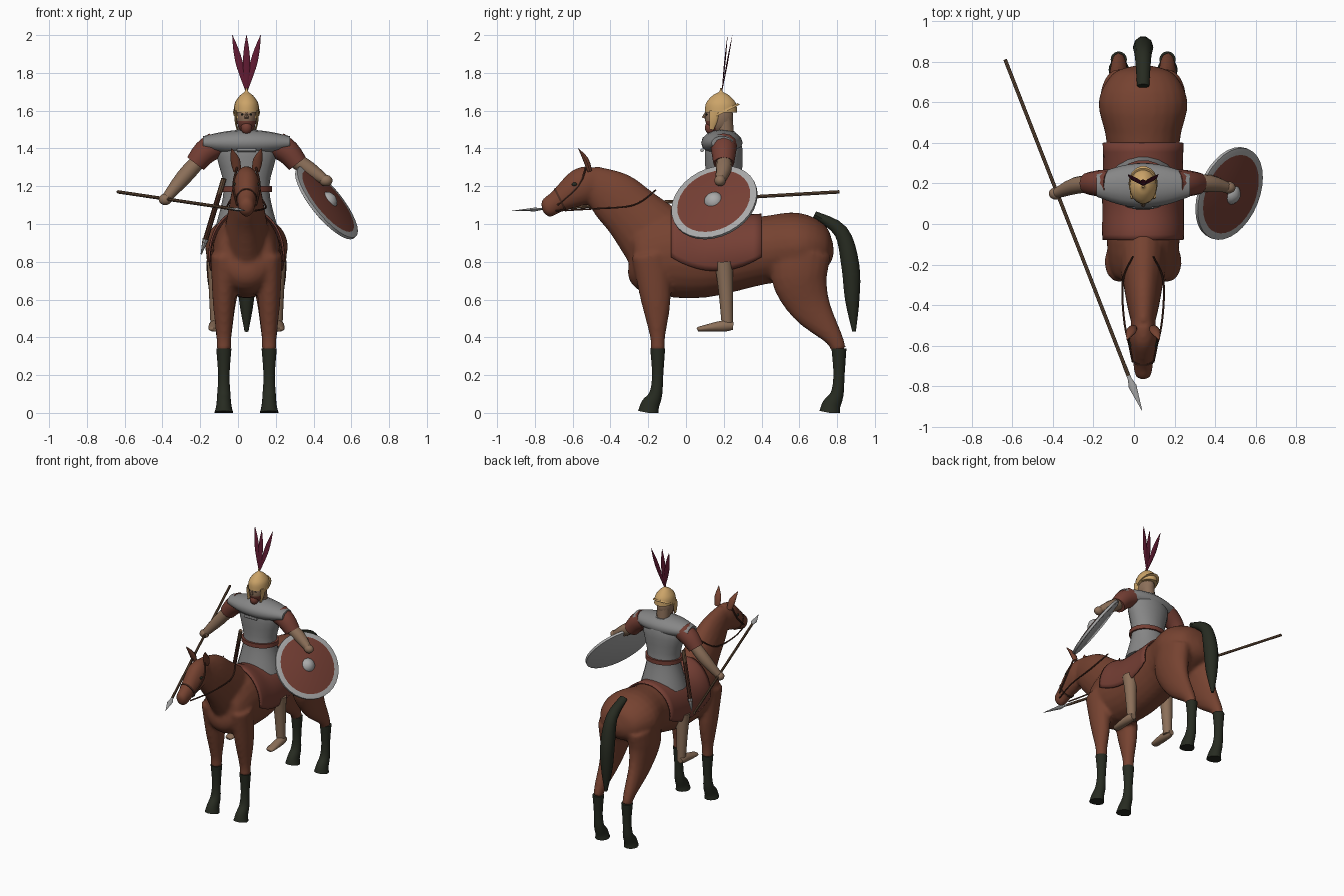
import bpy, bmesh, math
from mathutils import Vector, Matrix

default_cube = bpy.data.objects.get("Cube")
if default_cube:
    bpy.data.objects.remove(default_cube, do_unlink=True)

CENTRE = Vector((.045, 0, 0))  # shared centre line of horse and rider
X, Y = Vector((1, 0, 0)), Vector((0, 1, 0))
SIDES = (("left", 1), ("right", -1))
parts = []


def colour(name, *rgb):
    material = bpy.data.materials.new(name)
    material.use_nodes = True
    material.diffuse_color = (*rgb, 1)
    shader = material.node_tree.nodes["Principled BSDF"]
    shader.inputs["Base Color"].default_value = (*rgb, 1)
    return material


coat = colour("chestnut coat", .18, .055, .03)
cloth = colour("russet cloth", .18, .05, .035)
dark = colour("dark hair", .02, .024, .015)
skin = colour("skin", .26, .16, .1)
mail = colour("grey mail", .24, .24, .24)
brass = colour("brass", .6, .37, .14)
crimson = colour("maroon plume", .11, .01, .03)
steel = colour("pale steel", .4, .4, .4)
wood = colour("wood", .16, .09, .05)
leather = colour("dark leather", .07, .025, .015)


def finish(name, bm, *materials):
    bmesh.ops.recalc_face_normals(bm, faces=bm.faces)
    mesh = bpy.data.meshes.new(name)
    bm.to_mesh(mesh)
    bm.free()
    for material in materials:
        mesh.materials.append(material)
    part = bpy.data.objects.new(name, mesh)
    bpy.context.collection.objects.link(part)
    parts.append(part)
    return part


def smooth(stations, steps):
    """Catmull-Rom interpolation between stations."""
    out, last = [], len(stations) - 1
    for i in range(last):
        quad = stations[max(i - 1, 0)], stations[i], stations[i + 1], stations[min(i + 2, last)]
        for step in range(steps):
            t = step / steps
            out.append([b + t * (c - a + t * (2 * a - 5 * b + 4 * c - d + t * (3 * (b - c) + d - a))) / 2
                        for a, b, c, d in zip(*quad)])
    return out + [list(stations[-1])]


def bridge(bm, rows, closed):
    for a, b in zip(rows, rows[1:]):
        for j in range(0 if closed else 1, len(a)):
            bm.faces.new((a[j], a[j - 1], b[j - 1], b[j]))


def loft(name, material, stations, sides, steps, axis):
    """Skin elliptical rings; the first radius lies along the axis."""
    bm = bmesh.new()
    path = smooth(stations, steps)
    rings = []
    for i, (x, y, z, wide, deep) in enumerate(path):
        ahead, behind = path[min(i + 1, len(path) - 1)], path[max(i - 1, 0)]
        tangent = (Vector(ahead[:3]) - Vector(behind[:3])).normalized()
        u = (axis - tangent * axis.dot(tangent)).normalized()
        v = tangent.cross(u)
        ring = []
        for j in range(sides):
            angle = math.tau * j / sides
            point = CENTRE + Vector((x, y, z)) + u * wide * math.cos(angle) + v * deep * math.sin(angle)
            point.z = max(point.z, 0)
            ring.append(bm.verts.new(point))
        rings.append(ring)
    bridge(bm, rings, True)
    bm.faces.new(rings[0])
    bm.faces.new(rings[-1])
    return finish(name, bm, material)


def profile(name, material, *outline, x=0, sides=18, steps=4):
    """Side outline given as y, z, half width, half depth."""
    return loft(name, material, [(x, *station) for station in outline], sides, steps, X)


def tube(name, material, points, *radii, side=1, flat=1, sides=12, steps=3, axis=X):
    """Tapered tube through points, mirrored when side is negative."""
    if len(radii) < len(points):
        radii = radii * len(points)
    stations = [(p[0] * side, p[1], p[2], r, r * flat) for p, r in zip(points, radii)]
    return loft(name, material, stations, sides, steps, axis)


def ball(name, location, size, *materials):
    bm = bmesh.new()
    place = Matrix.Translation(CENTRE + Vector(location)) @ Matrix.Diagonal((*size, 1))
    bmesh.ops.create_uvsphere(bm, u_segments=20, v_segments=14, radius=1, matrix=place)
    return finish(name, bm, *materials)


# Horse trunk, neck, head and upper legs
trunk = ((-.3, .8, .04, .05), (-.25, .8, .15, .17), (-.08, .84, .18, .23), (.1, .82, .18, .21),
         (.4, .86, .18, .18), (.6, .88, .22, .18), (.74, .87, .15, .11), (.78, .87, .04, .03))
hide = [
    profile("horse_body", coat, *trunk, sides=24),
    profile("horse_neck", coat, (-.08, .84, .14, .22), (-.28, 1.05, .1, .16),
            (-.39, 1.15, .08, .14), (-.52, 1.24, .05, .08)),
    profile("horse_head", coat, (-.47, 1.25, .05, .07), (-.55, 1.2, .07, .1), (-.68, 1.12, .05, .06),
            (-.74, 1.08, .04, .05), (-.76, 1.07, .01, .01))]
for side, s in SIDES:
    leg = s * .12
    hide.append(profile(side + "_foreleg", coat, (-.19, .84, .07, .1), (-.16, .6, .06, .08),
                        (-.15, .4, .04, .04), (-.15, .33, .04, .04), x=leg))
    hide.append(profile(side + "_hind_leg", coat, (.62, .86, .09, .15), (.6, .72, .09, .15),
                        (.66, .56, .06, .11), (.78, .4, .04, .05), (.81, .33, .03, .04), x=leg))
    # Dark stockings with hooves
    for end, y in (("front", -.15), ("hind", .81)):
        profile(f"{side}_{end}_stocking", dark, (y, .34, .04, .04), (y, .2, .03, .03),
                (y - .01, .1, .035, .035), (y - .04, .04, .04, .05), (y - .05, 0, .05, .055), x=leg)
    # Ears, eyes and bridle
    tube(side + "_horse_ear", coat, [(.05, -.51, 1.28), (.06, -.53, 1.34), (.08, -.57, 1.4)],
         .02, .025, .002, side=s, flat=.6)
    ball(side + "_horse_eye", (s * .06, -.59, 1.21), (.01, .015, .01), dark)
    tube(side + "_rein", leather, [(.04, -.69, 1.07), (.09, -.5, 1.08), (.1, -.28, 1.1), (.05, -.16, 1.18)],
         .005, side=s, sides=6, steps=6)
    tube(side + "_cheek_strap", leather, [(.05, -.68, 1.1), (.07, -.57, 1.2), (.05, -.53, 1.3)],
         .006, side=s, sides=6)
profile("noseband", leather, (-.66, 1.13, .057, .07), (-.67, 1.125, .055, .068), steps=1)
profile("tail", dark, (.68, 1.05, .03, .02), (.82, .96, .04, .04), (.87, .78, .05, .05),
        (.88, .6, .04, .04), (.89, .43, .01, .01), sides=10)

# Fuse the overlapping coat parts into one soft skin
bpy.ops.object.select_all(action='DESELECT')
for part in hide:
    part.select_set(True)
bpy.context.view_layer.objects.active = hide[0]
bpy.ops.object.join()
parts = [part for part in parts if part not in hide[1:]]
fuse = hide[0].modifiers.new("fuse", 'REMESH')
fuse.mode, fuse.voxel_size, fuse.use_smooth_shade = 'VOXEL', .013, True
soften = hide[0].modifiers.new("soften", 'SMOOTH')
soften.factor, soften.iterations = .5, 5

# Saddle cloth follows the trunk down to a curved hem
bm = bmesh.new()
rows = []
for y, z, wide, deep in smooth(trunk, 6):
    if -.09 < y < .41:
        wide, deep = wide + .02, deep + .015
        hem = .75 + 1.3 * (y - .16) ** 2
        start = math.asin(max(-1, min(1, (hem - z) / deep)))
        angles = [start + (math.pi - 2 * start) * j / 28 for j in range(29)]
        rows.append([bm.verts.new(CENTRE + Vector((wide * math.cos(a), y, z + deep * math.sin(a))))
                     for a in angles])
bridge(bm, rows, False)
finish("saddle_cloth", bm, cloth).modifiers.new("thickness", 'SOLIDIFY').thickness = .01

# Rider torso, shoulder cape, belt and clasp
profile("mail_shirt", mail, (.2, .98, .165, .15), (.2, 1.19, .12, .1), (.2, 1.4, .16, .1), (.2, 1.49, .06, .06))
tube("shoulder_cape", mail, [(f * .115, .19, 1.43) for f in range(-2, 3)],
     .055, .095, .11, .095, .055, flat=.63, axis=Y, sides=16)
profile("belt", cloth, (.2, 1.17, .135, .115), (.2, 1.2, .135, .115), steps=1)
tube("cape_clasp", steel, [(-.05, .085, 1.39), (.05, .085, 1.39)], .01, axis=Y, sides=8)

# Arms and legs
elbows = {"left": [(.33, .2, 1.29), (.42, .18, 1.23)], "right": [(.33, .19, 1.25), (.43, .15, 1.13)]}
for side, s in SIDES:
    tube(side + "_sleeve", cloth, [(.16, .2, 1.42), (.22, .2, 1.38), (.27, .2, 1.32)],
         .07, .065, .055, side=s, axis=Y)
    tube(side + "_forearm", skin, [(.24, .2, 1.35), *elbows[side]], .04, .042, .025, side=s, axis=Y)
    x, y, z = elbows[side][-1]
    ball(side + "_hand", (s * x, y, z), (.035, .03, .03), skin)
    profile(side + "_shin", skin, (.2, .8, .05, .05), (.21, .66, .04, .04), (.22, .45, .03, .03), x=s * .16)
    profile(side + "_foot", skin, (.25, .46, .02, .02), (.2, .46, .03, .03), (.08, .445, .03, .015),
            (.06, .44, .01, .01), x=s * .17)

# Rider head, with the beard coloured by position
tube("rider_neck", skin, [(0, .21, 1.44), (0, .2, 1.56)], .047)
head = ball("rider_head", (0, .175, 1.565), (.054, .075, .088), skin, cloth)
for face in head.data.polygons:
    face.material_index = int(face.center.z < 1.545 and face.center.y < .16)
tube("nose", skin, [(0, .105, 1.59), (0, .095, 1.56)], .005, .012, sides=8)
ball("beard", (0, .13, 1.51), (.03, .03, .035), cloth)

# Helmet, cheek guards and plumes
profile("helmet", brass, (.185, 1.59, .068, .087), (.185, 1.64, .062, .08), (.185, 1.68, .035, .045),
        (.185, 1.7, .01, .01), (.185, 1.72, .005, .005))
profile("helmet_brim", brass, (.2, 1.59, .072, .096), (.195, 1.6, .07, .09), steps=1)
for side, s in SIDES:
    tube(side + "_cheek_guard", brass, [(.058, .15, 1.6), (.058, .145, 1.55), (.05, .135, 1.5)],
         .025, .022, .012, side=s, flat=.25, axis=Y)
    ball(side + "_eye", (s * .022, .11, 1.58), (.008, .006, .005), dark)
crest = Vector((0, .19, 1.7))
for name, lean, back in (("middle", 0, .03), ("left", .075, .055), ("right", -.075, .055)):
    tip = crest + Vector((lean, back, .3))
    tube(name + "_plume", crimson, [crest.lerp(tip, f / 4) for f in range(5)],
         .004, .013, .019, .014, .001, flat=.2, sides=8)

# Spear
butt, point = Vector((-.68, .81, 1.17)), Vector((-.005, -.92, 1.07))
tube("spear_shaft", wood, [butt, butt.lerp(point, .9)], .009, sides=8)
tube("spear_blade", steel, [butt.lerp(point, f) for f in (.87, .91, .93, 1)],
     .01, .01, .02, .001, flat=.5, sides=8, steps=1)

# Round shield, tilted outward and forward
hub, facing = Vector((.425, .15, 1.115)), Vector((.74, -.31, .6))


def disc(name, material, heights, *radii):
    tube(name, material, [hub + facing * h for h in heights], *radii, sides=32, steps=1)


disc("shield", cloth, (-.01, .005, .02, .03), .228, .23, .15, .02)
disc("shield_rim", steel, (-.014, -.01, .006, .01), .228, .238, .238, .22)
disc("shield_boss", steel, (.02, .03, .045, .055), .05, .046, .033, .01)

# Sheathed sword on the right hip
grip, toe = Vector((-.12, .14, 1.24)), Vector((-.24, .21, .84))
tube("sword_hilt", wood, [grip, grip.lerp(toe, .2)], .014, sides=8)
tube("scabbard", leather, [grip.lerp(toe, .2), grip.lerp(toe, .85)], .014, sides=8)
tube("scabbard_tip", steel, [grip.lerp(toe, .8), toe], .017, .003, sides=8)

# Smooth shading with sharp edges kept
bpy.ops.object.select_all(action='DESELECT')
for part in parts:
    part.select_set(True)
bpy.context.view_layer.objects.active = parts[0]
bpy.ops.object.shade_smooth_by_angle(angle=math.radians(40))
